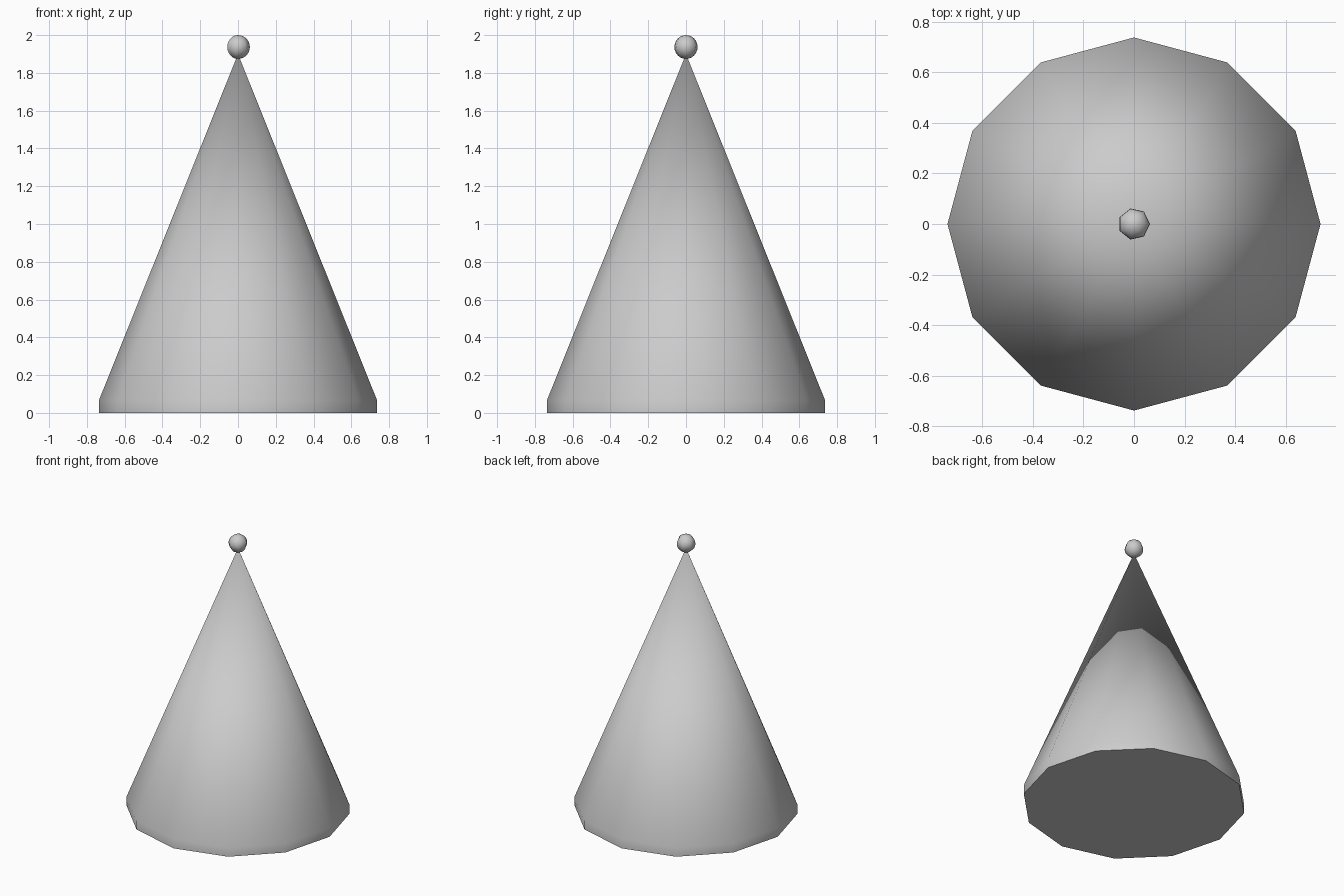
import bpy, bmesh
from math import cos, sin, pi, radians

if "Cube" in bpy.data.objects:
    bpy.data.objects.remove(bpy.data.objects["Cube"])

SIDES = 12

# Cone body: short vertical rim, then straight taper to the tip
bm = bmesh.new()
rings = []
for r, z in [(0.737, 0.0), (0.737, 0.065)]:
    rings.append([bm.verts.new((r * cos(2 * pi * i / SIDES), r * sin(2 * pi * i / SIDES), z))
                  for i in range(SIDES)])
tip = bm.verts.new((0, 0, 1.90))
bm.faces.new(rings[0][::-1])
for i in range(SIDES):
    j = (i + 1) % SIDES
    bm.faces.new((rings[0][i], rings[0][j], rings[1][j], rings[1][i]))
    bm.faces.new((rings[1][i], rings[1][j], tip))
mesh = bpy.data.meshes.new("cone_body")
bm.to_mesh(mesh)
bm.free()
cone = bpy.data.objects.new("cone_body", mesh)
bpy.context.collection.objects.link(cone)
bpy.ops.object.select_all(action='DESELECT')
bpy.context.view_layer.objects.active = cone
cone.select_set(True)
bpy.ops.object.shade_smooth_by_angle(angle=radians(50))

# Small seven-sided ball on the tip, one corner towards +x
bpy.ops.mesh.primitive_uv_sphere_add(segments=7, ring_count=12, radius=0.063,
                                     location=(0, 0, 1.937))
ball = bpy.context.object
ball.name = "tip_ball"
far = max(ball.data.vertices, key=lambda v: v.co.x ** 2 + v.co.y ** 2)
ring = [v.co for v in ball.data.vertices if abs(v.co.z - far.co.z) < 1e-4]
# Turn the ball half a step if its corners do not already point to +x
if max(c.x for c in ring) < 0.0625:
    corner = max(ring, key=lambda c: c.x)
    from math import atan2
    ball.rotation_euler.z = -atan2(corner.y, corner.x)
bpy.ops.object.shade_smooth()
